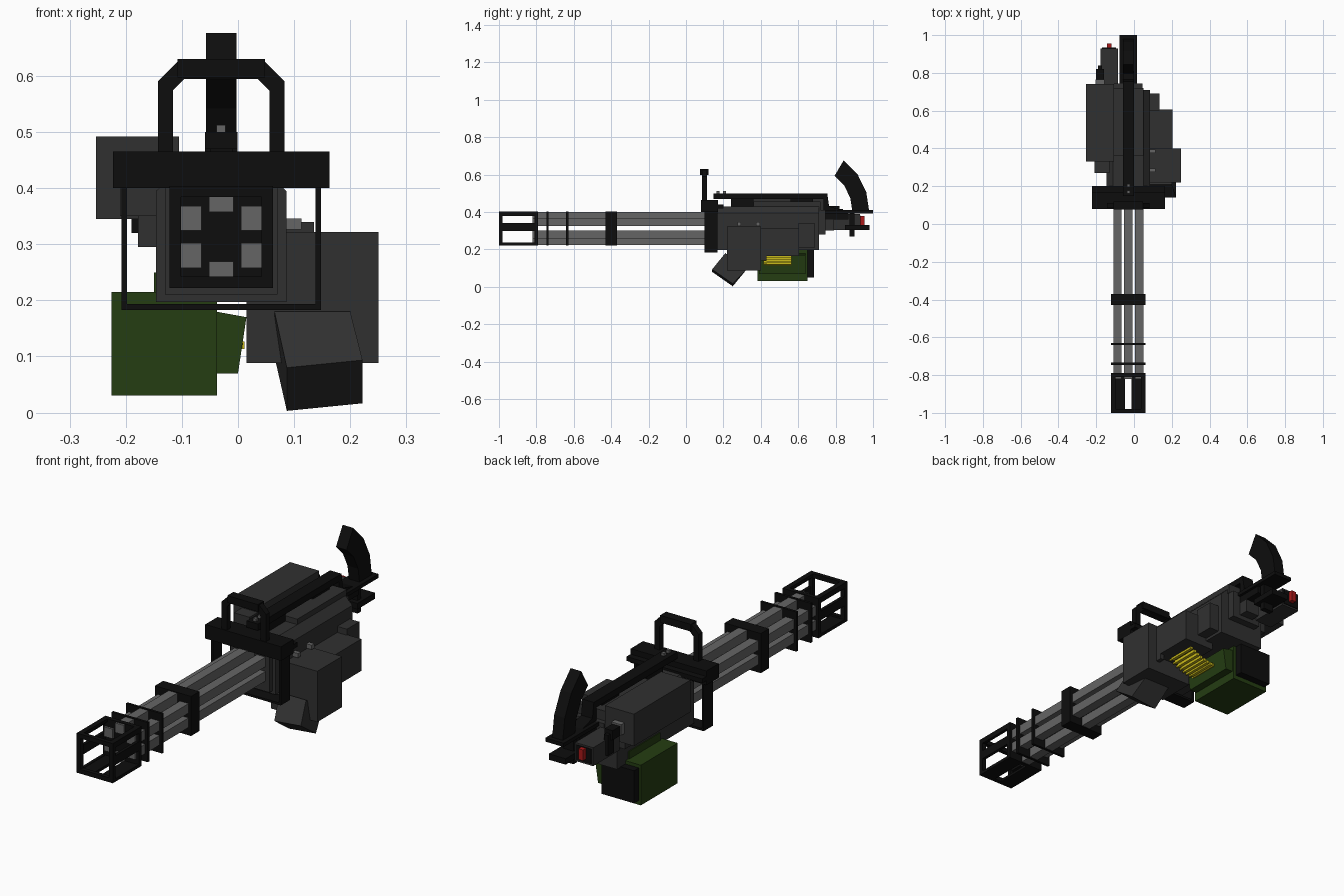
import bpy, bmesh
from math import sin, cos, radians
from mathutils import Vector

old = bpy.data.objects.get("Cube")
if old:
    bpy.data.objects.remove(old)


def material(name, red, green, blue):
    mat = bpy.data.materials.new(name)
    mat.use_nodes = True
    colour = (red, green, blue, 1)
    mat.diffuse_color = colour
    mat.node_tree.nodes["Principled BSDF"].inputs["Base Color"].default_value = colour
    return mat


BLACK = material("black", .004, .004, .004)
DARK = material("dark_grey", .03, .03, .03)
STEEL = material("steel_grey", .13, .13, .13)
GREEN = material("army_green", .018, .047, .006)
BRASS = material("yellow_brass", .6, .5, .01)
RED = material("red", .4, .01, .01)

# Barrel axis, shared by every symmetric part
AXIS_X, AXIS_Z = -.03, .313
SIDES = {"right": -1, "left": 1}


def finish(name, bm, mat):
    bmesh.ops.recalc_face_normals(bm, faces=bm.faces)
    mesh = bpy.data.meshes.new(name)
    bm.to_mesh(mesh)
    bm.free()
    mesh.materials.append(mat)
    part = bpy.data.objects.new(name, mesh)
    bpy.context.collection.objects.link(part)
    return part


def box(name, mat, x, y, z):
    """Box from (low, high) ranges."""
    bm = bmesh.new()
    bmesh.ops.create_cube(bm)
    for vert in bm.verts:
        vert.co = [span[0] if c < 0 else span[1] for c, span in zip(vert.co, (x, y, z))]
    return finish(name, bm, mat)


def prism(name, mat, outline, span, place):
    """Extrude an outline over a span; place maps (a, b, depth) to a point."""
    bm = bmesh.new()
    low, high = span
    face = bm.faces.new([bm.verts.new(place(a, b, low)) for a, b in outline])
    made = bmesh.ops.extrude_face_region(bm, geom=[face])["geom"]
    far = [item for item in made if isinstance(item, bmesh.types.BMVert)]
    bmesh.ops.translate(bm, vec=Vector(place(0, 0, high - low)), verts=far)
    return finish(name, bm, mat)


def along_x(a, b, depth):
    return depth, a, b


def along_y(a, b, depth):
    return a, depth, b


def around(middle, half):
    return middle - half, middle + half


def mirrored(half_outline):
    """Complete a half outline across the barrel axis."""
    left = [(AXIS_X + x, z) for x, z in half_outline]
    right = [(AXIS_X - x, z) for x, z in reversed(half_outline)]
    return left + right


def frame(name, mat, half, y, z, wall):
    """Rectangular ring facing along y, centred on the barrel axis."""
    low, high = z
    for side, sign in SIDES.items():
        box(f"{name}_{side}", mat, around(AXIS_X + sign * (half - wall / 2), wall / 2), y, z)
    inner = around(AXIS_X, half - wall)
    box(f"{name}_bottom", mat, inner, y, (low, low + wall))
    box(f"{name}_top", mat, inner, y, (high - wall, high))


# Six square barrels in a ring
for i in range(6):
    angle = radians(60 * i)
    x, z = AXIS_X + .066 * sin(angle), AXIS_Z + .066 * cos(angle)
    box(f"barrel_{i}", STEEL, around(x, .022), (-.82, .2), around(z, .022))

# Barrel clamps
WIDE, TALL = around(AXIS_X, .092), around(AXIS_Z, .091)
for y, half in ((-.8, .01), (-.74, .006), (-.635, .006), (-.4, .03)):
    box("barrel_clamp", BLACK, WIDE, around(y, half), TALL)

# Muzzle cage
CAGE = (-.98, -.8)
frame("muzzle_ring", BLACK, .092, (-1, -.98), TALL, .02)
for side, sign in SIDES.items():
    wall = around(AXIS_X + sign * .085, .007)
    for height, half in ((.391, .012), (.32, .021), (.229, .007)):
        box(f"muzzle_bar_{side}", BLACK, wall, CAGE, around(height, half))
    box(f"muzzle_roof_{side}", BLACK, around(AXIS_X + sign * .08, .012), CAGE, (.39, .404))
    box(f"muzzle_floor_{side}", BLACK, around(AXIS_X + sign * .055, .037), CAGE, (.222, .234))

# Front bracket
BRACKET = around(AXIS_X, .193)
box("bracket_bar", BLACK, BRACKET, (.08, .17), (.4, .465))
box("bracket_plate", BLACK, BRACKET, (.08, .2), (.42, .44))
frame("bracket_frame", BLACK, .178, (.1, .168), (.183, .41), .01)

# Carry handle, a chamfered arch
def arch(half, top, chamfer):
    return mirrored([(half, .46), (half, top - chamfer), (half - chamfer, top)])


handle = arch(.113, .63, .04) + arch(.086, .594, .02)[::-1]
prism("carry_handle", BLACK, handle, (.085, .112), along_y)
box("carry_handle_grip", BLACK, around(AXIS_X, .078), (.076, .12), (.597, .63))

# Main body
body = mirrored([(.116, .197), (.116, .395), (.08, .43)])
prism("body", DARK, body, (.15, .71), along_y)
box("body_front_step", DARK, around(AXIS_X, .1), (.13, .16), (.21, .4))
box("body_top_housing", DARK, around(AXIS_X, .08), (.36, .72), (.41, .455))
box("body_rear", DARK, around(AXIS_X, .075), (.7, .745), (.28, .41))

# Top rail with bolts and supports
rail = [(.147, .47), (.147, .5), (.755, .5), (.765, .43), (.84, .41), (.84, .39),
        (.735, .39), (.735, .47)]
prism("top_rail", BLACK, rail, around(AXIS_X, .029), along_x)
for y in (.3, .62):
    box("rail_support", BLACK, around(AXIS_X, .02), around(y, .06), (.42, .48))
for y in (.17, .205):
    box("rail_bolt", STEEL, around(AXIS_X, .008), around(y, .008), (.495, .512))

# Rear grip, a bent strip rising from its base plate
def arc(radius):
    bends = [radians(19 * step) for step in range(4)]
    return [(.68 + radius * cos(bend), .4 + 1.1 * radius * sin(bend)) for bend in bends]


prism("rear_grip", BLACK, arc(.3) + arc(.21)[::-1], around(AXIS_X, .027), along_x)
box("grip_base", BLACK, around(AXIS_X, .047), (.74, 1), (.393, .41))
box("grip_post", BLACK, around(AXIS_X, .027), (.875, .9), (.27, .4))
box("grip_lower_plate", BLACK, around(AXIS_X, .043), (.85, .98), (.303, .33))
box("grip_link", DARK, around(AXIS_X, .035), (.72, .79), (.3, .36))
box("grip_link_top", BLACK, around(AXIS_X, .035), (.74, .87), (.36, .4))

# Motor housing on the right
box("motor_housing", DARK, x=(-.253, -.105), y=(.33, .74), z=(.345, .492))
box("motor_nose", DARK, x=(-.21, -.13), y=(.27, .34), z=(.35, .45))
box("motor_mount", DARK, x=(-.178, -.13), y=(.3, .7), z=(.295, .35))
MOTOR_X = -.18
box("motor_nut", STEEL, around(MOTOR_X, .025), (.74, .765), around(.415, .025))
box("motor_knob", BLACK, around(MOTOR_X, .02), (.765, .82), around(.41, .022))
box("motor_lever", BLACK, around(MOTOR_X, .01), (.795, .84), (.32, .415))

# Control box with button
BUTTON_X = -.132
box("control_box", DARK, around(BUTTON_X, .046), (.74, .93), (.305, .39))
box("control_plate", BLACK, around(BUTTON_X, .038), (.925, .934), (.313, .382))
box("fire_button", RED, around(BUTTON_X, .012), (.93, .955), (.33, .38))

# Feeder housings on the left
box("feeder_front", DARK, x=(.015, .25), y=(.22, .4), z=(.088, .322))
box("feeder_middle", DARK, x=(.05, .205), y=(.39, .605), z=(.165, .312))
box("feeder_rear", DARK, x=(.05, .135), y=(.6, .69), z=(.21, .34))
box("feeder_skirt", DARK, x=(.185, .205), y=(.39, .43), z=(.14, .2))
for y in (.285, .385):
    box("feeder_bolt", STEEL, (.08, .113), around(y, .01), around(.336, .01))

# Ejection chute, its mouth shifted outward
slant = [(.21, .18), (.14, .085), (.25, .008), (.33, .1)]
chute = prism("ejection_chute", DARK, slant, (.065, .2), along_x)
for vert in chute.data.vertices:
    if vert.co.z < .09:
        vert.co.x += .022
        vert.co.z += .1 * (vert.co.x - .137)

# Ammunition box and feed neck
box("ammo_box", GREEN, x=(-.225, -.037), y=(.382, .65), z=(.03, .215))
box("ammo_box_lid", GREEN, x=(-.15, -.037), y=(.4, .63), z=(.2, .25))
box("ammo_box_back", BLACK, x=(-.215, -.05), y=(.65, .685), z=(.05, .2))
neck = [(-.04, .07), (-.04, .18), (.015, .17), (0, .07)]
prism("feed_neck", GREEN, neck, (.39, .64), along_y)

# Ammunition belt curving up into the feeder
for i in range(9):
    step = i / 8
    x, z = .005 + .15 * step, .12 + .055 * step ** 2
    box("round_case", BRASS, around(x, .007), (.43, .565), around(z, .007))
    box("round_tip", BRASS, around(x, .004), (.415, .43), around(z, .004))
